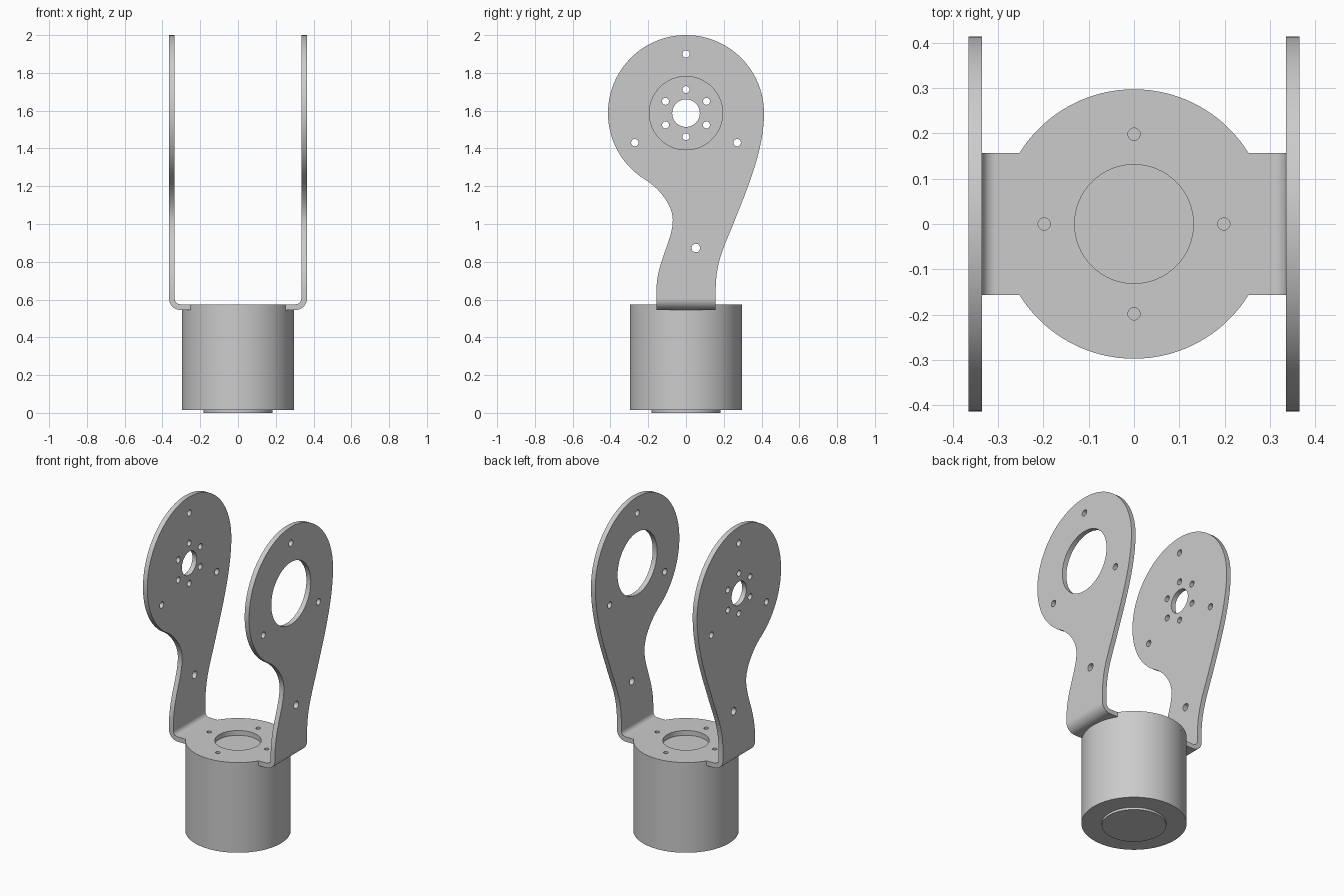
import bpy, bmesh
from math import pi, cos, sin, atan2, radians
from mathutils import Matrix, Vector

if "Cube" in bpy.data.objects:
    bpy.data.objects.remove(bpy.data.objects["Cube"])

grey = bpy.data.materials.new("plain grey metal")
grey.use_nodes = True
colour = (0.6, 0.6, 0.6, 1)
grey.diffuse_color = colour
grey.node_tree.nodes["Principled BSDF"].inputs["Base Color"].default_value = colour

THICK = 0.03           # sheet thickness
RADIUS = 0.297         # motor and base disc
HALF = 0.157           # half width of the tabs
BASE_Z = 0.545         # underside of the sheet
BEND_X, BEND_Z = 0.305, 0.605
EYE = Vector((0, 1.587))
HEAD = 0.413


def arc(c, r, a, b, n):
    return [Vector((c[0] + r * cos(a + (b - a) * i / n),
                    c[1] + r * sin(a + (b - a) * i / n))) for i in range(n + 1)]


def circle(c, r, n=32):
    return arc(c, r, 0, 2 * pi, n)[:-1]


def bezier(a, b, c, d, n=20):
    a, b, c, d = map(Vector, (a, b, c, d))
    return [a * (1 - t) ** 3 + b * 3 * t * (1 - t) ** 2 + c * 3 * t * t * (1 - t) + d * t ** 3
            for t in (i / n for i in range(n + 1))]


def finish(name, bm):
    mesh = bpy.data.meshes.new(name)
    bm.to_mesh(mesh)
    bm.free()
    mesh.materials.clear()
    mesh.materials.append(grey)
    ob = bpy.data.objects.new(name, mesh)
    bpy.context.collection.objects.link(ob)
    bpy.ops.object.select_all(action='DESELECT')
    ob.select_set(True)
    bpy.context.view_layer.objects.active = ob
    bpy.ops.object.shade_smooth_by_angle(angle=radians(30))
    return ob


def slab(name, loops, depth, axes, origin):
    """Fill an outline with holes, thicken it and lay it along the given axes."""
    curve = bpy.data.curves.new(name + "_outline", 'CURVE')
    curve.dimensions = '2D'
    curve.fill_mode = 'BOTH'
    curve.extrude = depth / 2
    for loop in loops:
        spline = curve.splines.new('POLY')
        spline.points.add(len(loop) - 1)
        for p, v in zip(spline.points, loop):
            p.co = (v[0], v[1], 0, 1)
        spline.use_cyclic_u = True
    temp = bpy.data.objects.new(name + "_outline", curve)
    bpy.context.collection.objects.link(temp)
    mesh = bpy.data.meshes.new_from_object(
        temp.evaluated_get(bpy.context.evaluated_depsgraph_get()))
    bpy.data.objects.remove(temp)
    bm = bmesh.new()
    bm.from_mesh(mesh)
    bpy.data.meshes.remove(mesh)
    bmesh.ops.remove_doubles(bm, verts=bm.verts, dist=1e-5)
    bm.transform(Matrix.Translation(origin) @ Matrix(axes).transposed().to_4x4())
    bmesh.ops.recalc_face_normals(bm, faces=bm.faces)
    return finish(name, bm)


def cylinder(name, r, z0, z1):
    bm = bmesh.new()
    bmesh.ops.create_cone(bm, cap_ends=True, segments=128, radius1=r, radius2=r,
                          depth=z1 - z0, matrix=Matrix.Translation((0, 0, (z0 + z1) / 2)))
    return finish(name, bm)


# Motor body and its end boss
cylinder("motor_body", RADIUS, 0.014, BASE_Z)
cylinder("motor_end_boss", 0.182, 0, 0.014)

# Base disc with two tabs, a centre opening and four screw holes
corner = atan2(HALF, (RADIUS ** 2 - HALF ** 2) ** 0.5)
base = ([Vector((BEND_X, HALF))] + arc((0, 0), RADIUS, corner, pi - corner, 64)
        + [Vector((-BEND_X, HALF)), Vector((-BEND_X, -HALF))]
        + arc((0, 0), RADIUS, pi + corner, 2 * pi - corner, 64)
        + [Vector((BEND_X, -HALF))])
base_holes = [circle((0, 0), 0.131, 64)]
base_holes += [circle((0.198 * cos(k * pi / 2), 0.198 * sin(k * pi / 2)), 0.0135)
               for k in range(4)]
slab("base_plate", [base] + base_holes, THICK,
     ((1, 0, 0), (0, 1, 0), (0, 0, 1)), (0, 0, BASE_Z + THICK / 2))

# Side arm outline: waisted neck flowing into a round head
join = (-0.217, 1.236)
start = atan2(join[1] - EYE.y, join[0])
arm = (bezier((-HALF, 0.64), (-HALF, 0.80), (-0.07, 0.91), (-0.07, 1.02))
       + bezier((-0.07, 1.02), (-0.07, 1.10), (-0.14, 1.188), join)[1:-1]
       + arc(EYE, HEAD, start + 2 * pi, 0, 96)
       + bezier((HEAD, EYE.y), (HEAD, 1.40), (0.33, 1.20), (0.27, 1.05))[1:]
       + bezier((0.27, 1.05), (0.21, 0.89), (HALF, 0.82), (HALF, 0.64))[1:]
       + [Vector((HALF, BEND_Z)), Vector((-HALF, BEND_Z))])


def ring(count, r, hole):
    return [circle(EYE + Vector((r * cos(a), r * sin(a))), hole)
            for a in (pi / 2 + 2 * pi * k / count for k in range(count))]


shared = ring(3, 0.313, 0.0195) + [circle((0.052, 0.873), 0.0225)]
openings = {
    "left": [circle(EYE, 0.194, 96)],
    "right": [circle(EYE, 0.073, 64)] + ring(6, 0.125, 0.0185),
}

# Arms and the folded corners that carry them
for side, sign in (("left", 1), ("right", -1)):
    slab(side + "_arm", [arm] + shared + openings[side], THICK,
         ((0, 1, 0), (0, 0, 1), (1, 0, 0)), (sign * (BEND_X + 0.045), 0, 0))
    fold = (arc((BEND_X, BEND_Z), 0.06, -pi / 2, 0, 16)
            + arc((BEND_X, BEND_Z), 0.03, 0, -pi / 2, 16))
    slab(side + "_fold", [[Vector((sign * p.x, p.y)) for p in fold]], 2 * HALF,
         ((1, 0, 0), (0, 0, 1), (0, -1, 0)), (0, 0, 0))
